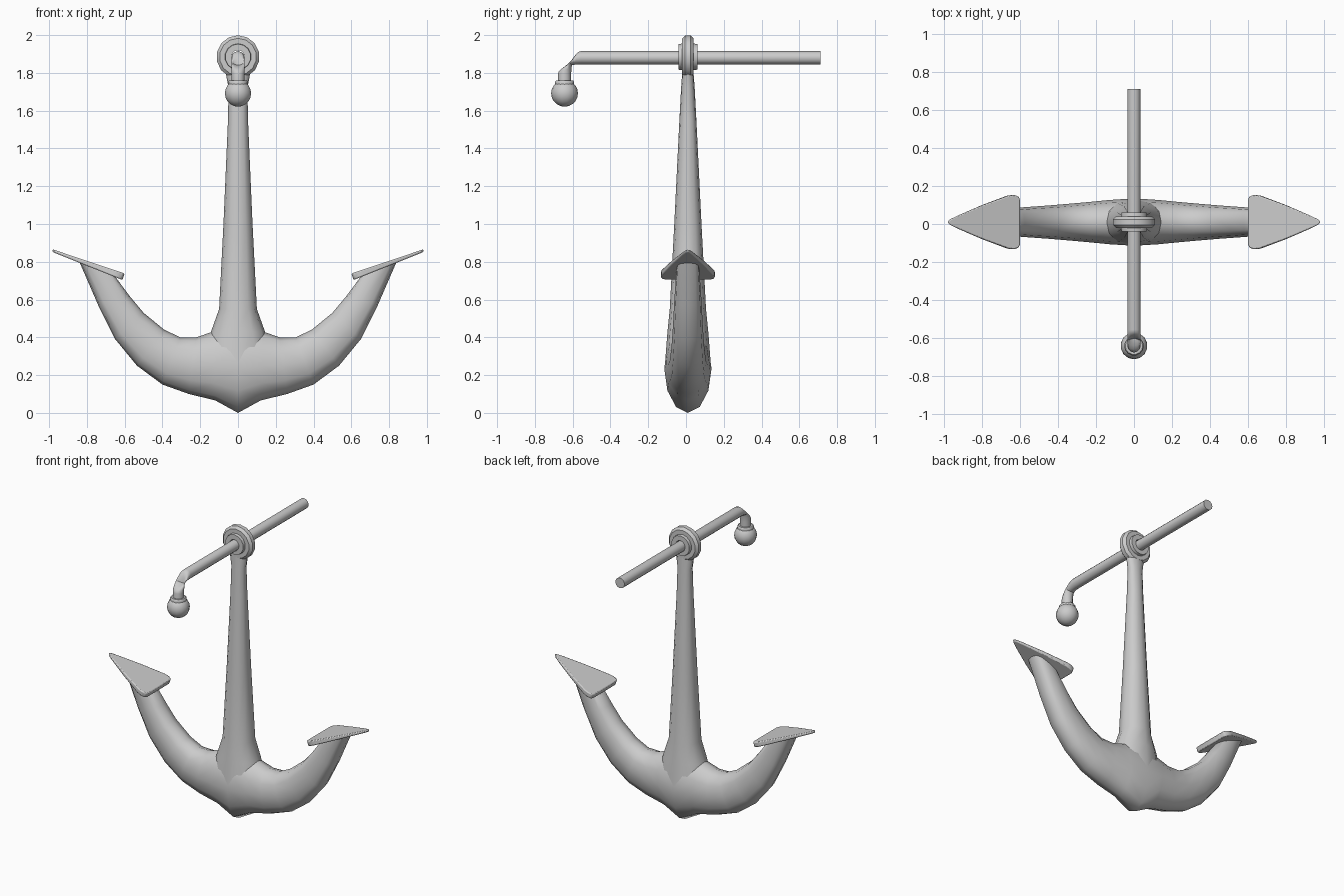
import bpy, bmesh
from math import sin, cos, pi, copysign
from mathutils import Vector

if "Cube" in bpy.data.objects:
    bpy.data.objects.remove(bpy.data.objects["Cube"])

CY = 0.01       # depth centre of the anchor body
EYE_Z = 1.885   # height of the eye and the stock


def finish(obj, angle=50):
    bpy.ops.object.select_all(action='DESELECT')
    obj.select_set(True)
    bpy.context.view_layer.objects.active = obj
    bpy.ops.object.shade_smooth_by_angle(angle=angle * pi / 180)
    return obj


def make(name, bm, angle=50):
    bmesh.ops.recalc_face_normals(bm, faces=bm.faces)
    mesh = bpy.data.meshes.new(name)
    bm.to_mesh(mesh)
    bm.free()
    obj = bpy.data.objects.new(name, mesh)
    bpy.context.collection.objects.link(obj)
    return finish(obj, angle)


def mirror_x(obj):
    obj.modifiers.new("mirror", 'MIRROR').use_clip = True


def ring(center, u, v, n=12, power=2.0):
    # superellipse around center with half axes u and v
    c, u, v = Vector(center), Vector(u), Vector(v)
    pts = []
    for i in range(n):
        a = 2 * pi * i / n
        ca, sa = cos(a), sin(a)
        pts.append(c + u * copysign(abs(ca) ** (2 / power), ca)
                   + v * copysign(abs(sa) ** (2 / power), sa))
    return pts


def loft(name, rings, caps=(True, True), closed=False, angle=50):
    bm = bmesh.new()
    loops = [[bm.verts.new(p) for p in r] for r in rings]
    n = len(loops[0])
    pairs = list(zip(loops, loops[1:]))
    if closed:
        pairs.append((loops[-1], loops[0]))
    for a, b in pairs:
        for i in range(n):
            j = (i + 1) % n
            bm.faces.new((a[i], a[j], b[j], b[i]))
    if caps[0]:
        bm.faces.new(loops[0])
    if caps[1]:
        bm.faces.new(loops[-1])
    return make(name, bm, angle)


# curved arms: outer x, z, inner x, z, half depth, squareness
arm_sections = [
    (0.00, 0.00, 0.00, 0.47, 0.125, 2.0),
    (0.12, 0.066, 0.135, 0.43, 0.117, 2.0),
    (0.26, 0.10, 0.22, 0.40, 0.106, 2.1),
    (0.40, 0.15, 0.305, 0.40, 0.096, 2.2),
    (0.535, 0.25, 0.39, 0.44, 0.087, 2.4),
    (0.65, 0.39, 0.50, 0.53, 0.079, 2.6),
    (0.74, 0.57, 0.575, 0.62, 0.072, 2.8),
    (0.84, 0.80, 0.66, 0.735, 0.06, 3.0),
]
rings = []
for ox, oz, ix, iz, d, p in arm_sections:
    mid = ((ox + ix) / 2, CY, (oz + iz) / 2)
    rings.append(ring(mid, ((ox - ix) / 2, 0, (oz - iz) / 2), (0, d, 0), 12, p))
arms = loft("arms", rings, caps=(False, True))
mirror_x(arms)

# tapering shank with a flared foot: z, half width, half depth
shank_sections = [
    (0.25, 0.19, 0.122), (0.43, 0.143, 0.108), (0.55, 0.10, 0.096),
    (1.00, 0.077, 0.072), (1.55, 0.053, 0.045), (1.72, 0.05, 0.036),
    (1.80, 0.065, 0.03),
]
loft("shank", [ring((0, CY, z), (w, 0, 0), (0, d, 0), 12, 2.2)
               for z, w, d in shank_sections])

# eye at the top of the shank, with its raised collar, turned about the y axis
half = [(0.035, 0.05), (0.068, 0.05), (0.07, 0.03), (0.098, 0.03), (0.114, 0.014)]
profile = half + [(r, -y) for r, y in reversed(half)]
loft("eye", [ring((0, CY + y, EYE_Z), (0, 0, r), (r, 0, 0), 14)
             for r, y in profile], caps=(False, False), closed=True, angle=40)

# flat pointed flukes, sloping up to the tip
outline = [(0.60, 0.0), (0.60, 0.118), (0.607, 0.135), (0.63, 0.143), (0.66, 0.14),
           (0.80, 0.089), (0.93, 0.034), (0.97, 0.015), (0.985, 0.0)]
outline += [(x, -y) for x, y in reversed(outline[1:-1])]
bm = bmesh.new()
top = [bm.verts.new((x, CY + y, 0.738 + (x - 0.60) * 0.335)) for x, y in outline]
low = [bm.verts.new((v.co.x + 0.012 * (0.985 - v.co.x) / 0.385, v.co.y,
                     v.co.z - 0.014 - 0.02 * (0.985 - v.co.x) / 0.385)) for v in top]
bm.faces.new(top)
bm.faces.new(low)
for i in range(len(top)):
    j = (i + 1) % len(top)
    bm.faces.new((top[i], top[j], low[j], low[i]))
flukes = make("flukes", bm)
bevel = flukes.modifiers.new("bevel", 'BEVEL')
bevel.width = 0.006
bevel.segments = 2
mirror_x(flukes)

# stock: straight bar through the eye, bent down at the front
R, BEND, BY = 0.035, 0.085, -0.643
rings = [ring((0, 0.713, EYE_Z - 0.005), (R, 0, 0), (0, 0, R))]
for i in range(7):
    a = pi / 2 * i / 6
    c = (0, BY + BEND - BEND * sin(a), EYE_Z - 0.005 - BEND + BEND * cos(a))
    rings.append(ring(c, (R, 0, 0), (0, R * sin(a), R * cos(a))))
rings.append(ring((0, BY, 1.73), (R, 0, 0), (0, R, 0)))
loft("stock", rings)

# collar and ball on the bent end
loft("ball_collar", [ring((0, BY, z), (r, 0, 0), (0, r, 0), 14)
                     for z, r in [(1.735, 0.05), (1.753, 0.052), (1.76, 0.046)]])
bpy.ops.mesh.primitive_uv_sphere_add(segments=14, ring_count=10, radius=0.071,
                                     location=(0, BY, 1.692))
bpy.context.object.name = "stock_ball"
finish(bpy.context.object)
